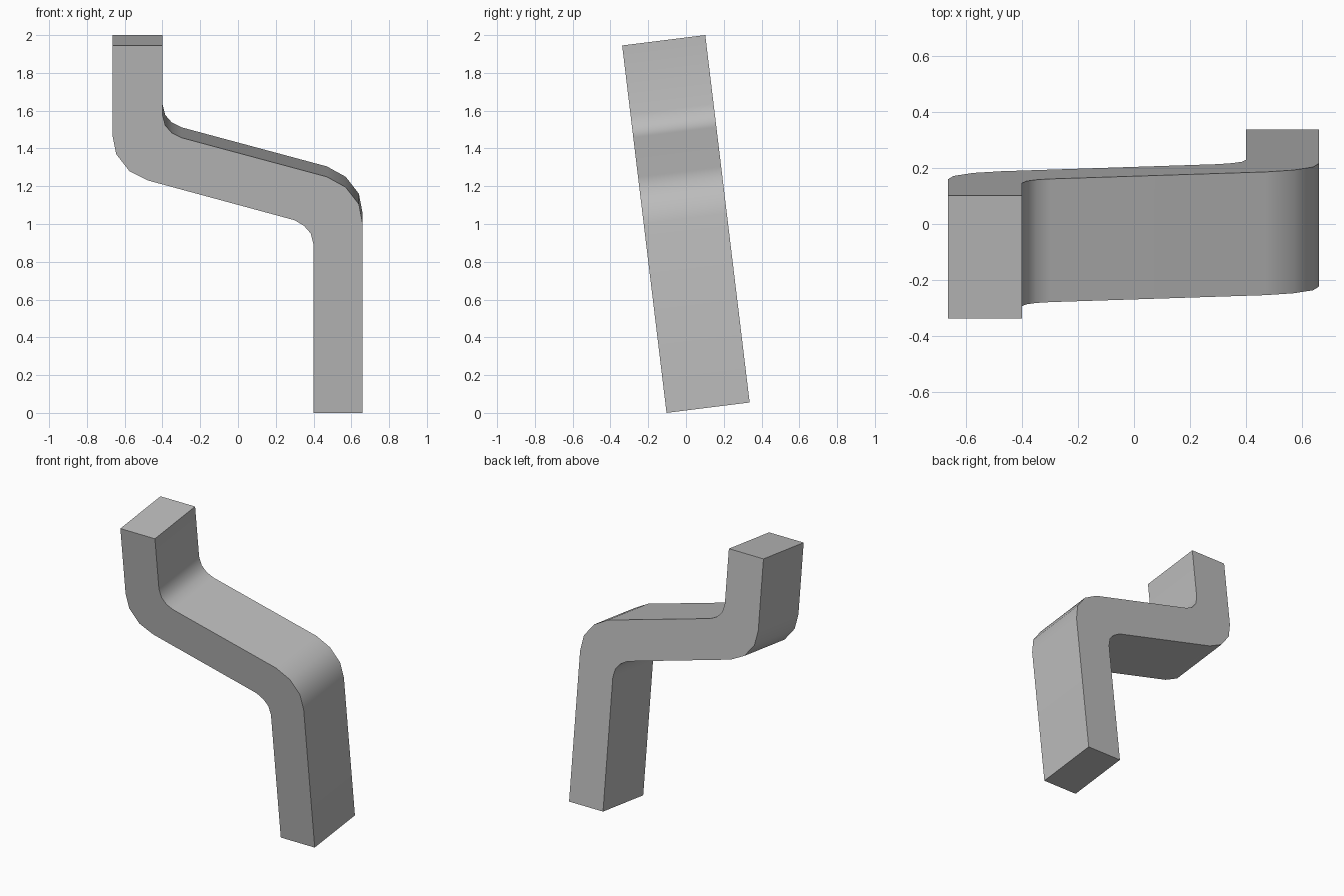
import bpy, bmesh
from mathutils import Vector

cube = bpy.data.objects.get("Cube")
if cube:
    bpy.data.objects.remove(cube, do_unlink=True)

# Plain grey material
grey = bpy.data.materials.new("grey")
grey.use_nodes = True
color = (0.5, 0.5, 0.5, 1)
grey.diffuse_color = color
grey.node_tree.nodes["Principled BSDF"].inputs["Base Color"].default_value = color

# Front outline of the offset bar (x, height), with rounded bends
outline = [
    (0.40, 0), (0.66, 0),
    (0.66, 1.00), (0.64, 1.105), (0.57, 1.195), (0.47, 1.25),
    (-0.30, 1.457), (-0.35, 1.482), (-0.385, 1.522), (-0.40, 1.58),
    (-0.40, 1.945), (-0.665, 1.945),
    (-0.665, 1.47), (-0.645, 1.37), (-0.575, 1.28), (-0.475, 1.23),
    (0.30, 1.02), (0.35, 0.99), (0.385, 0.95), (0.40, 0.89),
]
lean = -0.235 / 1.945
depth = Vector((0, 0.44, 0.055))

# Leaning bar: the outline extruded square to its front face
bm = bmesh.new()
face = bm.faces.new([bm.verts.new((x, -0.103 + lean * z, z)) for x, z in outline])
extruded = bmesh.ops.extrude_face_region(bm, geom=[face], use_keep_orig=True)
bmesh.ops.translate(bm, vec=depth,
                    verts=[g for g in extruded["geom"] if isinstance(g, bmesh.types.BMVert)])
bmesh.ops.recalc_face_normals(bm, faces=bm.faces)
mesh = bpy.data.meshes.new("offset_bar")
bm.to_mesh(mesh)
bm.free()
mesh.materials.append(grey)
bar = bpy.data.objects.new("offset_bar", mesh)
bpy.context.collection.objects.link(bar)

# Smooth bends, sharp edges
bpy.ops.object.select_all(action="DESELECT")
bar.select_set(True)
bpy.context.view_layer.objects.active = bar
bpy.ops.object.shade_smooth_by_angle(angle=0.6)
